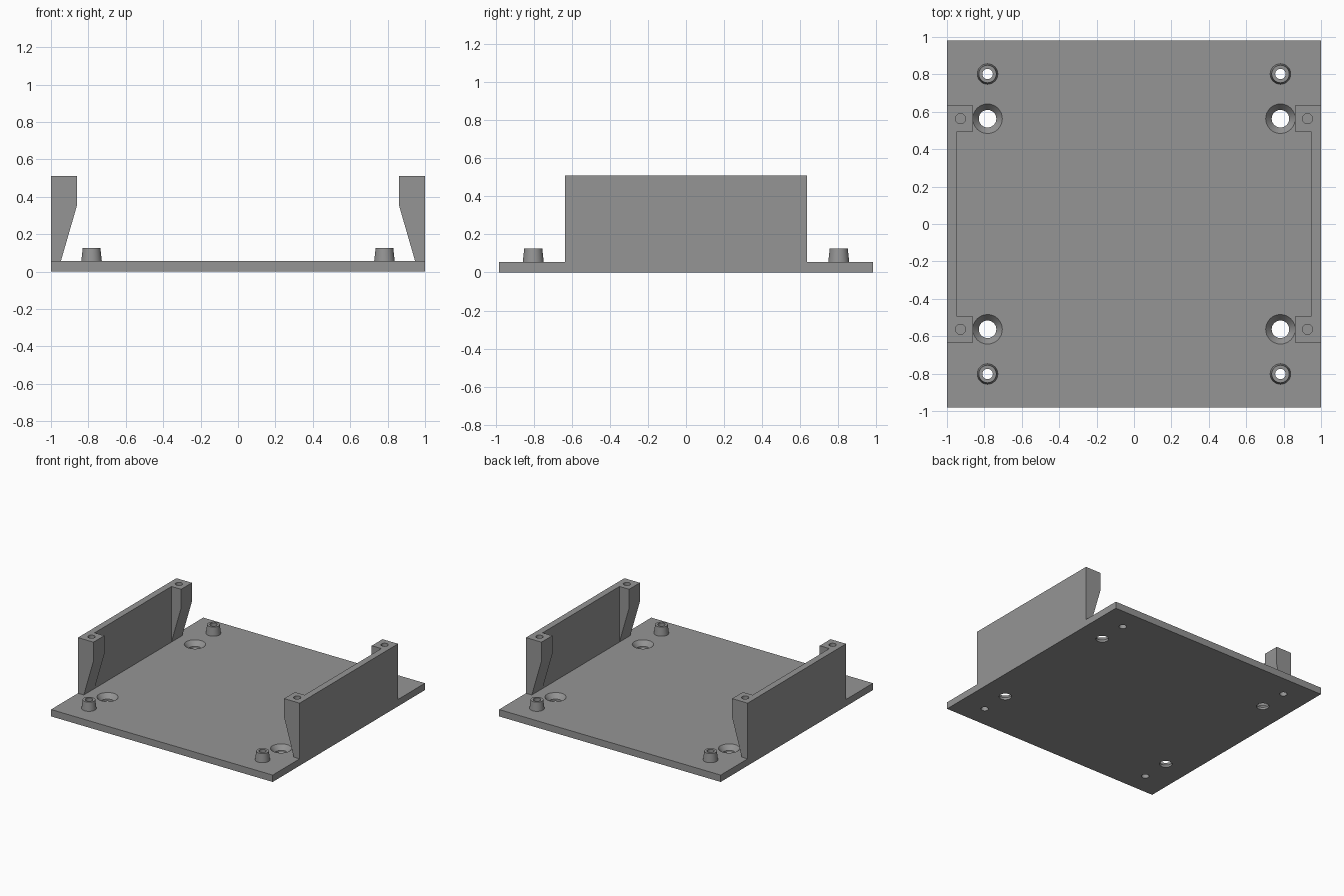
import bpy, bmesh, math

if "Cube" in bpy.data.objects:
    bpy.data.objects.remove(bpy.data.objects["Cube"])

grey = bpy.data.materials.new("mid grey")
grey.diffuse_color = (0.3, 0.3, 0.3, 1)
grey.use_nodes = True
grey.node_tree.nodes["Principled BSDF"].inputs["Base Color"].default_value = grey.diffuse_color

PLATE_TOP, WALL_TOP, KNEE = 0.056, 0.51, 0.357
HALF_Y, WALL_Y, POST_Y = 0.981, 0.634, 0.495


def prism(name, profile, y0, y1):
    """Extrude an (x, z) profile along y."""
    bm = bmesh.new()
    face = bm.faces.new([bm.verts.new((x, y0, z)) for x, z in profile])
    moved = bmesh.ops.extrude_face_region(bm, geom=[face])["geom"]
    verts = [g for g in moved if isinstance(g, bmesh.types.BMVert)]
    bmesh.ops.translate(bm, verts=verts, vec=(0, y1 - y0, 0))
    return finish(name, bm)


def lathe(name, profile, x, y, sides=32):
    """Closed solid of revolution from (radius, z) rings."""
    bm = bmesh.new()
    rings = [[bm.verts.new((x + r * math.cos(2 * math.pi * i / sides),
                            y + r * math.sin(2 * math.pi * i / sides), z))
              for i in range(sides)] for r, z in profile]
    for a, b in zip(rings, rings[1:]):
        for i in range(sides):
            j = (i + 1) % sides
            bm.faces.new((a[i], a[j], b[j], b[i]))
    bm.faces.new(rings[0])
    bm.faces.new(rings[-1])
    return finish(name, bm)


def finish(name, bm):
    bmesh.ops.recalc_face_normals(bm, faces=bm.faces)
    mesh = bpy.data.meshes.new(name)
    bm.to_mesh(mesh)
    bm.free()
    mesh.materials.append(grey)
    obj = bpy.data.objects.new(name, mesh)
    bpy.context.collection.objects.link(obj)
    return obj


def combine(target, other, operation):
    """Boolean the other solid into the target, then remove it."""
    mod = target.modifiers.new("bool", 'BOOLEAN')
    mod.operation, mod.solver, mod.object = operation, 'EXACT', other
    bpy.context.view_layer.objects.active = target
    bpy.ops.object.modifier_apply(modifier=mod.name)
    bpy.data.objects.remove(other)


# Base plate
bracket = prism("mounting_bracket", [(-1, 0), (1, 0), (1, PLATE_TOP), (-1, PLATE_TOP)],
                -HALF_Y, HALF_Y)

for sx in (-1, 1):
    # Side wall, sunk into the plate
    wall = [(sx, 0.02), (sx * 0.947, 0.02), (sx * 0.947, WALL_TOP), (sx, WALL_TOP)]
    combine(bracket, prism("side_wall", wall, -WALL_Y, WALL_Y), 'UNION')
    # Corner screw posts with sloped undersides
    post = [(sx, 0.02), (sx * 0.947, 0.02), (sx * 0.947, PLATE_TOP),
            (sx * 0.86, KNEE), (sx * 0.86, WALL_TOP), (sx, WALL_TOP)]
    for sy in (-1, 1):
        combine(bracket, prism("screw_post", post, sy * POST_Y, sy * WALL_Y), 'UNION')
        # Tapered standoff
        combine(bracket, lathe("standoff", [(0.056, 0.03), (0.055, PLATE_TOP), (0.047, 0.127)],
                               sx * 0.783, sy * 0.802), 'UNION')

for sx in (-1, 1):
    for sy in (-1, 1):
        # Standoff bore, countersunk plate hole and blind screw hole
        combine(bracket, lathe("bore", [(0.028, -0.1), (0.028, 0.2)],
                               sx * 0.783, sy * 0.802), 'DIFFERENCE')
        combine(bracket, lathe("countersink", [(0.047, -0.1), (0.047, 0.018),
                                               (0.079, PLATE_TOP), (0.079, 0.07)],
                               sx * 0.783, sy * 0.563), 'DIFFERENCE')
        combine(bracket, lathe("screw_hole", [(0.027, 0.36), (0.027, 0.6)],
                               sx * 0.928, sy * 0.563), 'DIFFERENCE')

bpy.context.view_layer.objects.active = bracket
bracket.select_set(True)
bpy.ops.object.shade_smooth_by_angle(angle=math.radians(30))
